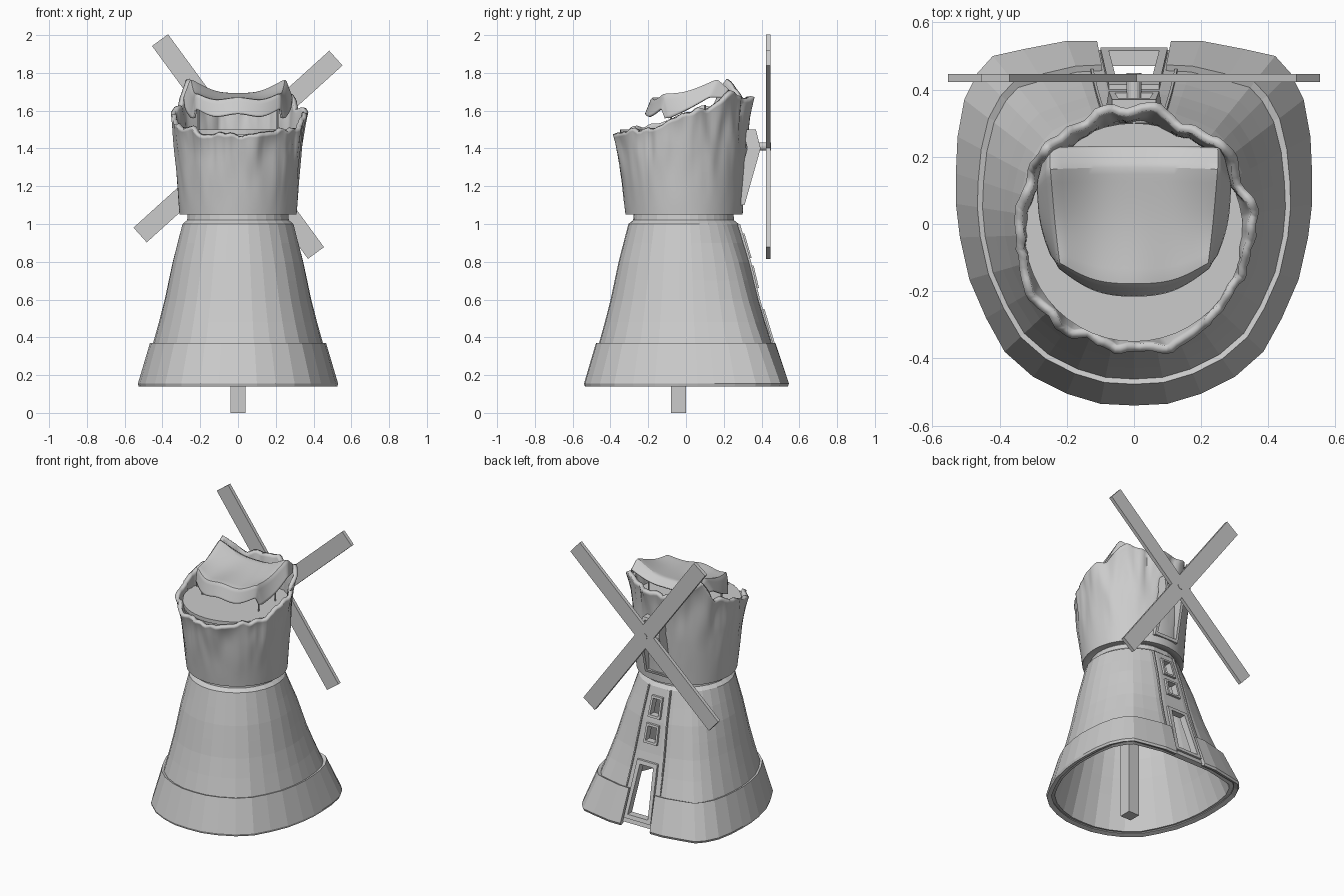
import bpy, bmesh, math
from mathutils import Vector, noise

if "Cube" in bpy.data.objects:
    bpy.data.objects.remove(bpy.data.objects["Cube"])


def make(name, verts, faces, smooth=None, thick=0, offset=-1):
    me = bpy.data.meshes.new(name)
    me.from_pydata(verts, [], faces)
    bm = bmesh.new()
    bm.from_mesh(me)
    bmesh.ops.recalc_face_normals(bm, faces=bm.faces)
    bm.to_mesh(me)
    bm.free()
    ob = bpy.data.objects.new(name, me)
    bpy.context.collection.objects.link(ob)
    if thick:
        m = ob.modifiers.new("thickness", 'SOLIDIFY')
        m.thickness, m.offset = thick, offset
    if smooth:
        me.shade_smooth()
        me.set_sharp_from_angle(angle=math.radians(smooth))
    return ob


def box(name, size, loc, rot=(0, 0, 0)):
    v = [(x * size[0] / 2, y * size[1] / 2, z * size[2] / 2)
         for x in (-1, 1) for y in (-1, 1) for z in (-1, 1)]
    f = [(0, 1, 3, 2), (4, 6, 7, 5), (0, 4, 5, 1), (2, 3, 7, 6), (0, 2, 6, 4), (1, 5, 7, 3)]
    ob = make(name, v, f)
    ob.location, ob.rotation_euler = loc, rot
    return ob


def cylinder(name, r, depth, loc, rot=(0, 0, 0), n=48):
    bpy.ops.mesh.primitive_cylinder_add(vertices=n, radius=r, depth=depth, location=loc, rotation=rot)
    bpy.context.object.name = name


def lerp_table(table, t):
    for (a, u), (b, v) in zip(table, table[1:]):
        if t <= b:
            return u + (v - u) * max(0, (t - a) / (b - a))
    return table[-1][1]


# Tower plan: round at the front, squared at the back
half = [(0, -.54), (.1, -.535), (.2, -.505), (.3, -.455), (.385, -.38), (.44, -.28), (.49, -.165),
        (.518, -.04), (.53, .06), (.53, .15), (.525, .26), (.505, .37), (.465, .45), (.42, .5),
        (.33, .52), (.2, .545), (.11, .545)]
plan = half + [(-x, y) for x, y in half[:0:-1]]
N = len(plan)
BACK = len(half) - 1


def ring(z, k, r):
    out = []
    for x, y in plan:
        a = math.atan2(y, x)
        cx, cy = r * math.cos(a), r * math.sin(a) - .01
        out.append((cx + (x - cx) * k, cy + (y - cy) * k, z))
    return out


def loft(name, rows, thick, skip=()):
    v = [p for row in rows for p in ring(*row)]
    f = [(j * N + i, j * N + (i + 1) % N, (j + 1) * N + (i + 1) % N, (j + 1) * N + i)
         for j in range(len(rows) - 1) for i in range(N) if i not in skip]
    return make(name, v, f, thick=thick)


body_k = [(.16, .9), (.37, .66), (.48, .53), (.6, .4), (.7, .31), (.8, .22), (.9, .11), (1.0, .0)]
body = loft("tower_body", [(z, k, .295) for z, k in body_k] + [(1.02, 0, .27), (1.07, 0, .265)], .03)
loft("base_skirt", [(.14, .98, .295), (.155, 1, .295), (.37, .73, .295)], .03, skip=(BACK,))


def wall_y(z):
    k = lerp_table(body_k, z)
    return .28 + (.545 - .28) * k


# Slanted frame on the back wall, tapering upward
def prism(name, z0, z1, w0, w1, front, back):
    c = [(-w0, z0), (w0, z0), (w1, z1), (-w1, z1)]
    v = [(x, front(z), z) for x, z in c] + [(x, back(z), z) for x, z in c]
    return make(name, v, [(0, 1, 2, 3), (7, 6, 5, 4)] +
                [(i, (i + 1) % 4, (i + 1) % 4 + 4, i + 4) for i in range(4)])


def frame(name, z0, z1, w0, w1, bar, yf, out, inn):
    v = []
    for d in (out, inn):
        for s in (0, bar):
            v += [(x, yf(z) + d, z) for x, z in
                  [(-w0 + s, z0 + s), (w0 - s, z0 + s), (w1 - s, z1 - s), (-w1 + s, z1 - s)]]
    f = []
    for i in range(4):
        j = (i + 1) % 4
        for a, b in ((0, 4), (4, 12), (12, 8), (8, 0)):
            f.append((a + i, a + j, b + j, b + i))
    return make(name, v, f)


# Door and windows cut through the wall
for name, z0, z1, w0, w1, bar in (("door", .19, .55, .1, .075, .025),
                                  ("lower_window", .66, .78, .05, .046, .014),
                                  ("upper_window", .82, .95, .045, .04, .014)):
    cut = prism(name + "_cutter", z0 + bar, z1 - bar, w0 - bar, w1 - bar, lambda z: .15, lambda z: .7)
    cut.hide_render = True
    cut.hide_set(True)
    m = body.modifiers.new(name, 'BOOLEAN')
    m.operation, m.object, m.solver = 'DIFFERENCE', cut, 'EXACT'
    frame(name + "_frame", z0, z1, w0, w1, bar, wall_y, .015, -.02)

# Seams either side of the back strip
for s in (-1, 1):
    v = []
    for z, k in body_k[1:]:
        x = s * (.125 - .045 * (z - .37) / .63)
        v += [(x, wall_y(z) - .012, z), (x, wall_y(z) + .006, z)]
    make("back_seam", v, [(i, i + 1, i + 3, i + 2) for i in range(0, len(v) - 2, 2)], thick=.008, offset=0)

# Torn upper drum with a ragged, wrinkled rim; angles run from the front to the right
rim = [(0, 1.46), (30, 1.49), (60, 1.50), (90, 1.58), (115, 1.62), (135, 1.70), (155, 1.66), (180, 1.67),
       (205, 1.66), (228, 1.76), (242, 1.63), (270, 1.58), (300, 1.51), (330, 1.47), (360, 1.46)]
S, R = 120, 30
verts = []
for j in range(R + 1):
    t = max(0, (j - 1) / (R - 1))
    for i in range(S):
        a = math.tau * i / S
        sx, cy = math.sin(a), -math.cos(a)
        h = lerp_table(rim, math.degrees(a)) + .035 * noise.noise(Vector((sx * 5, cy * 5, 3)))
        z = 1.05 + (h - 1.05) * t
        w = noise.noise(Vector((sx * 3.5, cy * 3.5, z * 3))) + .5 * noise.noise(Vector((sx * 9, cy * 9, z * 5)))
        r = .31 + .045 * t + .012 * t ** 8 + .028 * w * t ** 1.5
        if j == 0:
            r = .255
        verts.append((sx * r, cy * r - .01 - .01 * t, z))
make("torn_drum", verts, [(j * S + i, j * S + (i + 1) % S, (j + 1) * S + (i + 1) % S, (j + 1) * S + i)
                          for j in range(R) for i in range(S)], smooth=45, thick=.025)

# Floor inside the drum and central post
cylinder("drum_floor", .325, .025, (0, -.025, 1.487))
box("centre_post", (.08, .08, 1.48), (0, -.04, .74))

# Sagging roof: half control grid, mirrored
rows = [[(0, -.215, 1.60), (.12, -.205, 1.55), (.22, -.13, 1.61), (.23, -.11, 1.56)],
        [(0, -.18, 1.68), (.12, -.175, 1.64), (.22, -.115, 1.69), (.245, -.09, 1.56)],
        [(0, 0, 1.665), (.12, 0, 1.655), (.235, 0, 1.69), (.28, 0, 1.60)],
        [(0, .17, 1.69), (.12, .17, 1.69), (.25, .165, 1.765), (.285, .12, 1.67)],
        [(0, .23, 1.66), (.12, .23, 1.66), (.25, .225, 1.71), (.265, .2, 1.67)]]
verts = [p for row in rows for p in [(-x, y, z) for x, y, z in row[:0:-1]] + row]
roof = make("sagging_roof", verts, [(j * 7 + i, j * 7 + i + 1, j * 7 + i + 8, j * 7 + i + 7)
                                    for j in range(4) for i in range(6)], smooth=40)
bm = bmesh.new()
bm.from_mesh(roof.data)
crease = bm.edges.layers.float.new("crease_edge")
for e in bm.edges:
    a, b = (v.index for v in e.verts)
    if (a % 7 == b % 7 and a % 7 in (1, 5)) or (a // 7 == b // 7 and a // 7 in (1, 3)):
        e[crease] = .8
bm.to_mesh(roof.data)
bm.free()
m = roof.modifiers.new("smooth", 'SUBSURF')
m.levels = m.render_levels = 3
m.boundary_smooth = 'PRESERVE_CORNERS'
m = roof.modifiers.new("thickness", 'SOLIDIFY')
m.thickness, m.offset = .01, 0
for x in (-.21, .21):
    for y in (-.08, .1):
        cylinder("roof_prop", .005, .14, (x, y, 1.56), n=8)

# Dormer frame carrying the hub
dormer = [(1.1, .31), (1.4, .395), (1.5, .37)]
for name, z0, z1, w0, w1 in (("lower_dormer_frame", 1.1, 1.4, .09, .075), ("upper_dormer_frame", 1.4, 1.5, .075, .065)):
    frame(name, z0, z1, w0, w1, .018, lambda z: lerp_table(dormer, z), 0, -.07)
cylinder("hub", .022, .12, (0, .39, 1.41), (math.pi / 2, 0, 0), n=16)

# Crossed sails
for name, dx, dz in (("sail_a", -.825, 1.126), ("sail_b", 1.037, .937)):
    box(name, (.105, .024, 1.397), (0, .435, 1.41), (0, math.atan2(dx, dz), 0))
